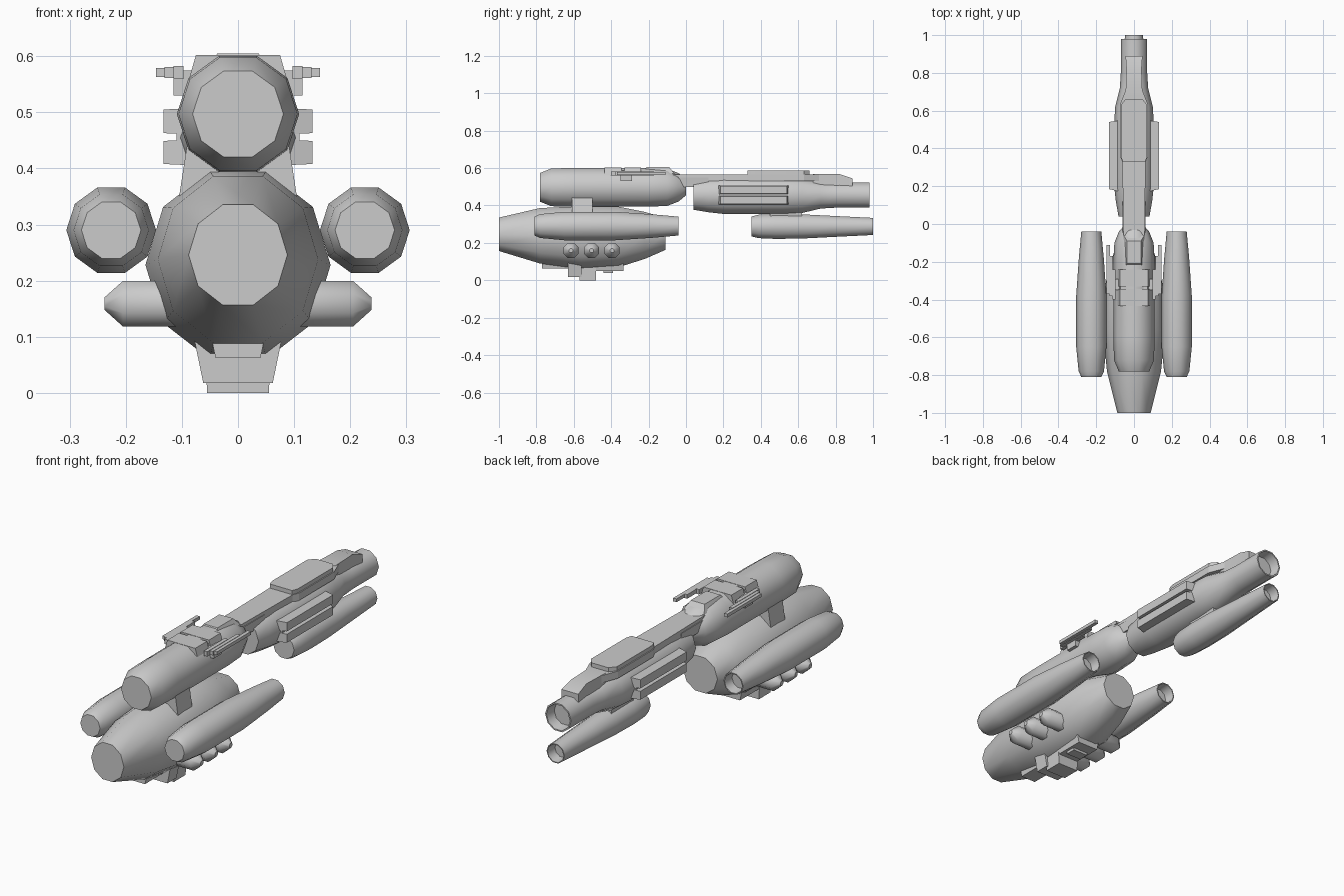
import bpy, bmesh, math

cube = bpy.data.objects.get("Cube")
if cube:
    bpy.data.objects.remove(cube, do_unlink=True)

grey = bpy.data.materials.new("hull_grey")
grey.use_nodes = True
grey.diffuse_color = (0.6, 0.6, 0.6, 1)
grey.node_tree.nodes["Principled BSDF"].inputs["Base Color"].default_value = (0.6, 0.6, 0.6, 1)


def finish(name, bm, angle=20):
    bmesh.ops.recalc_face_normals(bm, faces=bm.faces)
    for f in bm.faces:
        f.smooth = True
    me = bpy.data.meshes.new(name)
    bm.to_mesh(me)
    bm.free()
    me.set_sharp_from_angle(angle=math.radians(angle))
    me.materials.append(grey)
    ob = bpy.data.objects.new(name, me)
    bpy.context.collection.objects.link(ob)
    return ob


def skin(bm, rings):
    """Bridge consecutive vertex rings and cap both ends."""
    loops = [[bm.verts.new(p) for p in ring] for ring in rings]
    n = len(loops[0])
    for a, b in zip(loops, loops[1:]):
        for i in range(n):
            bm.faces.new((a[i], a[(i + 1) % n], b[(i + 1) % n], b[i]))
    bm.faces.new(loops[0])
    bm.faces.new(loops[-1])


def pod(name, stations, x=0, hollow=False, sides=10):
    """Faceted body along y; stations are (y, centre z, half width, half height)."""
    stations = list(stations)
    if hollow:
        y, z, rx, rz = stations[-1]
        stations += [(y, z, rx * .9, rz * .9), (y - .05, z, rx * .8, rz * .8)]
    turn = [2 * math.pi * i / sides for i in range(sides)]
    rings = [[(x + rx * math.cos(a), y, z + rz * math.sin(a)) for a in turn]
             for y, z, rx, rz in stations]
    bm = bmesh.new()
    skin(bm, rings)
    return finish(name, bm, 38)


def round_pod(name, z, profile, **kw):
    return pod(name, [(y, z, r, r) for y, r in profile], **kw)


def block(name, y0, y1, z0, z1, w0, w1, x=0, slope=0):
    """Box with half width w0 at the bottom, w1 at the top; slope leans the ends in."""
    bm = bmesh.new()
    skin(bm, [[(x - w, y0 + s, z), (x + w, y0 + s, z), (x + w, y1 - s, z), (x - w, y1 - s, z)]
              for z, w, s in ((z0, w0, 0), (z1, w1, slope))])
    return finish(name, bm)


def plate(name, outline, z0, z1):
    """Flat plate from a mirrored (half width, y) outline."""
    ring = outline + [(-x, y) for x, y in reversed(outline)]
    bm = bmesh.new()
    skin(bm, [[(x, y, z) for x, y in ring] for z in (z0, z1)])
    return finish(name, bm)


# Lower hull
pod("lower_hull", [
    (-1.0, .246, .088, .094), (-.78, .238, .143, .156), (-.56, .228, .165, .176),
    (-.36, .232, .160, .170), (-.22, .240, .130, .132), (-.11, .248, .092, .09)])

# Upper pod and its support strut
round_pod("upper_pod", .497, [(-.78, .081), (-.72, .106), (-.6, .109), (-.2, .109),
                              (-.1, .104), (-.04, .08), (0, .045)])
block("support_strut", -.61, -.5, .33, .46, .108, .088)

# Saddle on top of the upper pod
for i, y in enumerate((-.435, -.33)):
    block(f"saddle_block_{i + 1}", y, y + .09, .515, .602, .1, .075)
block("saddle_core", -.36, -.31, .515, .588, .092, .072)
block("top_hump", -.24, -.06, .57, .605, .055, .037, slope=.03)

# Neck, long spine plate and its raised panel
block("neck", -.08, .12, .5, .55, .055, .06)
plate("spine_plate", [(.055, -.07), (.062, .33), (.075, .36), (.075, .63), (.04, .72),
                      (.04, .80)], .53, .566)
plate("raised_panel", [(.06, .33), (.07, .36), (.07, .63), (.045, .66)], .56, .586)
bm = bmesh.new()
skin(bm, [[(s * w, y, z) for s, z in ((-1, .5), (1, .5), (1, top), (-1, top))]
          for y, w, top in ((.68, .045, .568), (.82, .04, .568), (.89, .045, .545))])
finish("spine_tail", bm)

# Mid pod with tail nozzle
round_pod("mid_pod", .455, [(.04, .082), (.12, .096), (.2, .105), (.52, .105), (.62, .1),
                            (.72, .075), (.8, .07), (.98, .07)], hollow=True)
round_pod("lower_nozzle", .288, [(.35, .056), (.39, .066), (.48, .07), (.62, .068),
                                 (.77, .06), (1.0, .048)], hollow=True)
block("nozzle_mount", .45, .62, .32, .4, .03, .04)

for side, s in (("left", 1), ("right", -1)):
    # Engine pods
    round_pod(f"{side}_engine", .29, [(-.81, .053), (-.78, .067), (-.65, .08), (-.38, .08),
                                      (-.18, .066), (-.04, .053)], x=s * .226, hollow=True)
    # Side rails on the mid pod
    for part, z0, z1 in (("upper", .46, .508), ("lower", .405, .452)):
        bm = bmesh.new()
        skin(bm, [[(s * x, y0, z0 + dz), (s * x, y1, z0 + dz), (s * x, y1, z1 - dz), (s * x, y0, z1 - dz)]
                  for x, y0, y1, dz in ((.07, .17, .55, 0), (.133, .185, .54, .003))])
        finish(f"{side}_{part}_rail", bm)
    block(f"{side}_rail_backing", .18, .54, .42, .5, .02, .02, x=s * .09)
    # Stepped rods beside the saddle
    for i, (x, r, y0, y1) in enumerate(((.106, .012, -.4, -.24), (.122, .010, -.38, -.17),
                                        (.137, .008, -.37, -.11))):
        block(f"{side}_rod_{i + 1}", y0, y1, .571 - r, .571 + r, .009, .009, x=s * x)
    block(f"{side}_rod_bracket", -.35, -.29, .53, .575, .02, .02, x=s * .095)
    # Pointed cylinders under the hull
    for i, y in enumerate((-.615, -.505, -.395)):
        bm = bmesh.new()
        turn = [math.pi * (k + .5) / 4 for k in range(8)]
        skin(bm, [[(s * x, y + r * math.cos(a), .159 + r * math.sin(a)) for a in turn]
                  for x, r in ((.06, .044), (.205, .044), (.238, .012))])
        finish(f"{side}_canister_{i + 1}", bm, 46)

# Keel blocks under the hull
block("keel_front", -.63, -.56, .018, .12, .062, .083)
block("keel_middle", -.57, -.48, .0, .1, .055, .06)
block("keel_rear", -.49, -.335, .05, .12, .055, .07)
block("keel_step", -.44, -.39, .038, .1, .04, .05)
block("keel_nose", -.77, -.62, .062, .11, .04, .05, slope=0)
